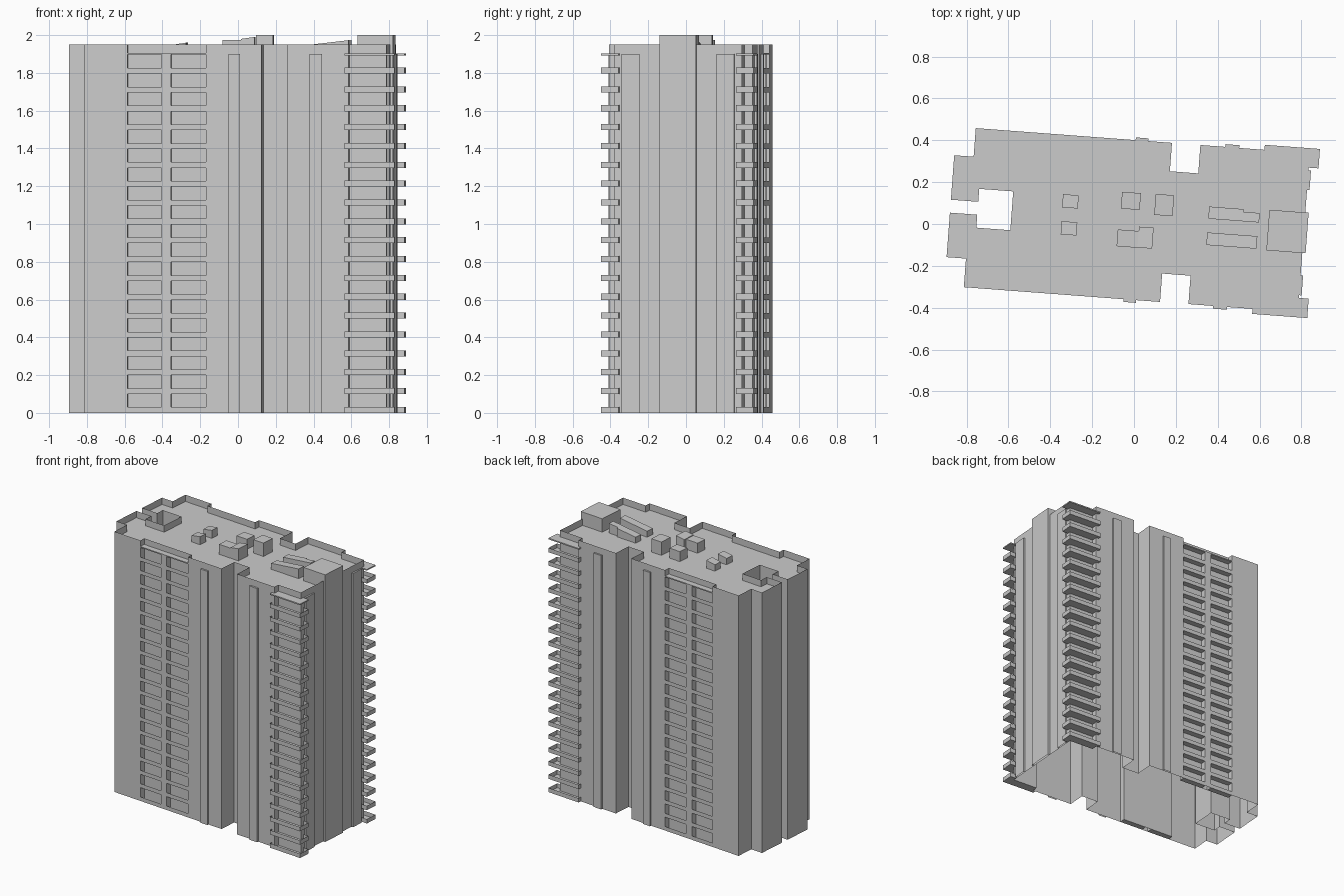
import bpy, math

if "Cube" in bpy.data.objects:
    bpy.data.objects.remove(bpy.data.objects["Cube"])

ANGLE = math.radians(-4.3)     # the whole block is turned slightly on the grid
FLOORS, STEP = 19, 0.0998
ROOF, TOP = 1.9, 1.95


def prism(name, pts, z0, z1, bottom=True, top=True, roof=None,
          mirror=False, floors=1, z_right=None):
    """Extruded outline; z_right tilts the top along the length."""
    n = len(pts)
    u0, u1 = min(p[0] for p in pts), max(p[0] for p in pts)

    def high(u):
        return z1 if z_right is None else z1 + (z_right - z1) * (u - u0) / (u1 - u0)

    verts = [(u, v, z0) for u, v in pts] + [(u, v, high(u)) for u, v in pts]
    faces = [(i, (i + 1) % n, n + (i + 1) % n, n + i) for i in range(n)]
    if bottom:
        faces.append(tuple(reversed(range(n))))
    if top:
        faces.append(tuple(range(n, 2 * n)))
    if roof is not None:
        faces.append(tuple(range(2 * n, 3 * n)))
        verts += [(u, v, roof) for u, v in pts]
    mesh = bpy.data.meshes.new(name)
    mesh.from_pydata(verts, [], faces)
    ob = bpy.data.objects.new(name, mesh)
    bpy.context.collection.objects.link(ob)
    ob.rotation_euler.z = ANGLE
    ob.location = (0.0014, 0.019, 0)
    if mirror:
        m = ob.modifiers.new("both_sides", 'MIRROR')
        m.use_axis = (False, True, False)
        m.use_mirror_merge = False
    if floors > 1:
        a = ob.modifiers.new("floors", 'ARRAY')
        a.count = floors
        a.use_relative_offset = False
        a.use_constant_offset = True
        a.constant_offset_displace = (0, 0, STEP)
    return ob


def rect(u0, u1, v0, v1):
    return [(u0, v0), (u1, v0), (u1, v1), (u0, v1)]


def block(name, u, v, w, d, z1, z_right=None):
    return prism(name, rect(u - w / 2, u + w / 2, v - d / 2, v + d / 2),
                 ROOF, z1, z_right=z_right, bottom=False)


# Outer walls with thin parapet, open below, flat roof set down inside
half = [(.812, .338), (.615, .338), (.615, .381), (.288, .381), (.288, .245),
        (.152, .245), (.152, .381), (-.142, .381), (-.142, .338), (-.56, .338),
        (-.56, .381), (-.788, .381), (-.788, .244), (-.881, .244),
        (-.881, .031), (-.75, .031), (-.75, .093), (-.587, .093)]
outline = half + [(u, -v) for u, v in reversed(half)]
prism("tower_shell", outline, 0, TOP, bottom=False, top=False, roof=ROOF)

# Recessed balconies on both long sides
for i, (a, b) in enumerate([(-.56, -.378), (-.329, -.142)]):
    prism(f"recessed_balcony_{i}", rect(a, b, .338, .381), 0, .03,
          top=False, mirror=True, floors=FLOORS)
prism("balcony_divider", rect(-.378, -.329, .338, .381), 0, ROOF,
      bottom=False, mirror=True)
prism("balcony_canopy", rect(-.56, -.142, .338, .381), 1.897, 1.905, mirror=True)

# Wrap-around corner balconies at the right end
corner = [(.595, .381), (.615, .381), (.615, .338), (.812, .338),
          (.812, .312), (.859, .312), (.859, .405), (.595, .405)]
prism("corner_balcony", corner, 0, .032, top=False, mirror=True, floors=FLOORS)
prism("corner_canopy", corner, 1.893, 1.902, mirror=True)

# Shallow vertical pilasters
for i, (a, b) in enumerate([(-.022, .038), (.407, .474)]):
    prism(f"side_pilaster_{i}", rect(a, b, .381, .394), 0, ROOF,
          bottom=False, mirror=True)
prism("end_pilaster", rect(.812, .824, .205, .299), 0, ROOF,
      bottom=False, mirror=True)
prism("end_bay", rect(.812, .828, -.097, .097), 0, TOP, bottom=False)

# Rooftop plant, several with sloping tops
block("stair_head", .734, 0, .188, .194, 2.0)
block("lift_house", .137, .082, .088, .1, 2.0)
block("plant_room", -.023, .09, .09, .08, 1.975)
block("tank_low", -.025, -.091, .1, .08, 1.975)
block("tank_high", .06, -.08, .07, .1, 1.98, 1.99)
block("vent_back", -.311, .066, .075, .063, 1.948, 1.96)
block("vent_front", -.308, -.063, .075, .063, 1.948, 1.96)
block("duct_front", .472, -.063, .24, .06, 1.945, 1.973)
prism("duct_back", [(.352, .033), (.595, .033), (.595, .078), (.517, .078),
                    (.517, .091), (.352, .091)], ROOF, 1.945,
      bottom=False, z_right=1.973)
